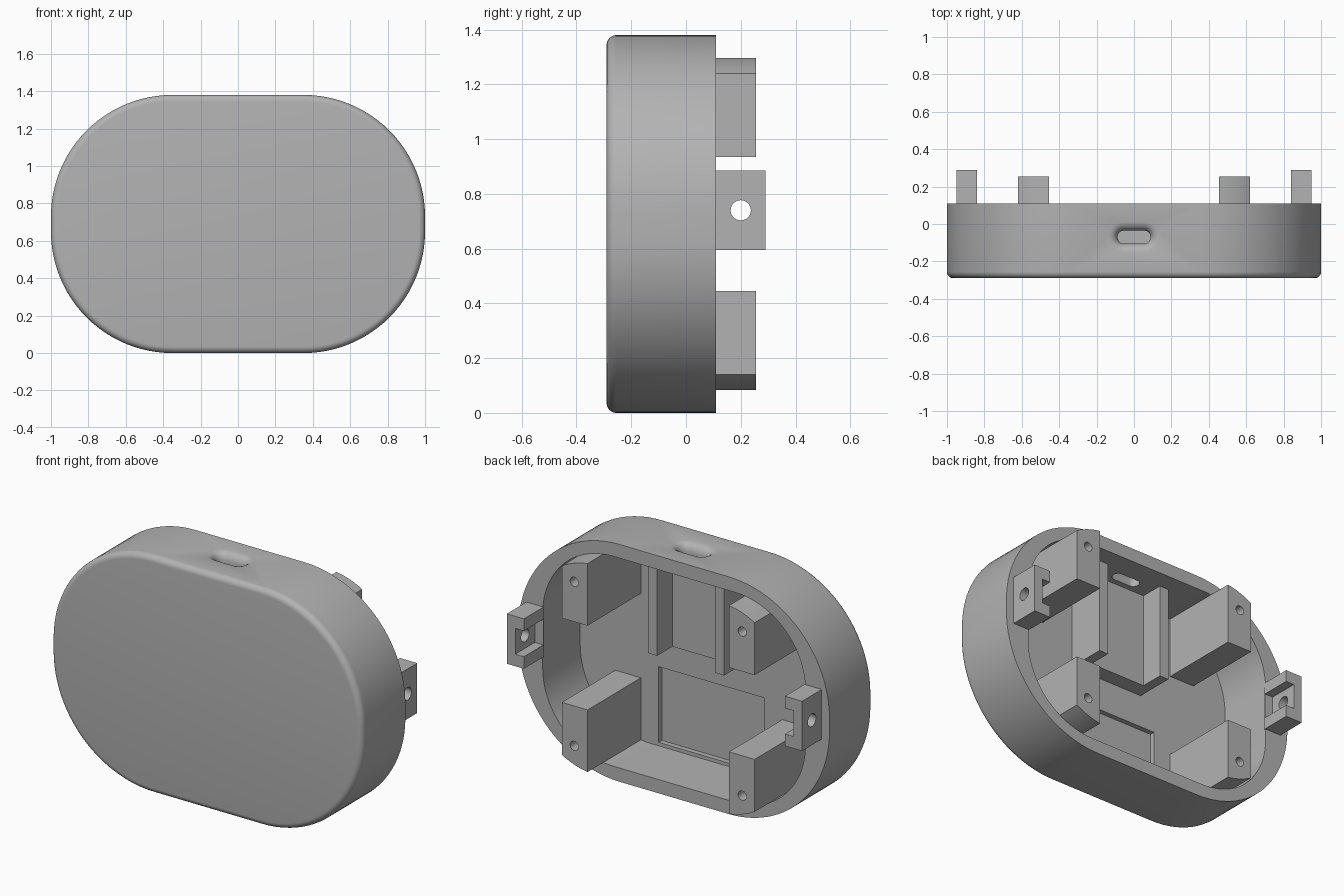
import bpy, bmesh, math

if "Cube" in bpy.data.objects:
    bpy.data.objects.remove(bpy.data.objects["Cube"], do_unlink=True)

MID = 0.69                      # height of the case centre
BACK, FLOOR = 0.11, -0.235      # rim plane and inside of the front wall

grey = bpy.data.materials.new("plain_grey")
grey.use_nodes = True
grey.diffuse_color = (0.45, 0.45, 0.45, 1)
grey.node_tree.nodes["Principled BSDF"].inputs["Base Color"].default_value = grey.diffuse_color


def outline(hw, hh, r, n=24):
    """Rounded rectangle around the origin."""
    pts = []
    for q, (sx, sy) in enumerate([(1, 1), (-1, 1), (-1, -1), (1, -1)]):
        for i in range(n + 1):
            a = (q + i / n) * math.pi / 2
            pts.append((sx * (hw - r) + r * math.cos(a), sy * (hh - r) + r * math.sin(a)))
    return pts


def loft(name, rings):
    """Closed solid through rings of 3D points."""
    bm = bmesh.new()
    loops = [[bm.verts.new(p) for p in ring] for ring in rings]
    for a, b in zip(loops, loops[1:]):
        for i in range(len(a)):
            j = (i + 1) % len(a)
            bm.faces.new((a[i], a[j], b[j], b[i]))
    bm.faces.new(loops[0])
    bm.faces.new(loops[-1])
    bmesh.ops.remove_doubles(bm, verts=bm.verts, dist=1e-5)
    bmesh.ops.recalc_face_normals(bm, faces=bm.faces)
    mesh = bpy.data.meshes.new(name)
    bm.to_mesh(mesh)
    bm.free()
    mesh.materials.append(grey)
    ob = bpy.data.objects.new(name, mesh)
    bpy.context.collection.objects.link(ob)
    return ob


def prism(name, profile, y0, y1):
    """Extrude an (x, z) profile along y."""
    return loft(name, [[(x, y, z) for x, z in profile] for y in (y0, y1)])


def box(name, x0, x1, y0, y1, z0, z1):
    return prism(name, [(x0, z0), (x1, z0), (x1, z1), (x0, z1)], y0, y1)


def circle(r, n=24):
    return [(r * math.cos(i * math.tau / n), r * math.sin(i * math.tau / n)) for i in range(n)]


def cut(ob, cutter):
    mod = ob.modifiers.new("cut", "BOOLEAN")
    mod.operation, mod.solver, mod.object = "DIFFERENCE", "EXACT", cutter
    bpy.context.view_layer.objects.active = ob
    bpy.ops.object.modifier_apply(modifier=mod.name)
    bpy.data.objects.remove(cutter, do_unlink=True)


def smooth(ob):
    bpy.ops.object.select_all(action="DESELECT")
    ob.select_set(True)
    bpy.context.view_layer.objects.active = ob
    bpy.ops.object.shade_smooth_by_angle(angle=math.radians(30))


def ring(inset, y):
    return [(x, y, z + MID) for x, z in outline(1 - inset, MID - inset, 0.65 - inset)]


# Case with a rounded front edge
FILLET, STEPS = 0.035, 6
rings = [ring(0, BACK)]
for i in range(STEPS + 1):
    a = i / STEPS * math.pi / 2
    rings.append(ring(FILLET * (1 - math.cos(a)), -0.29 + FILLET * (1 - math.sin(a))))
case = loft("case", rings)

# Cavity and the shallow recess in its floor
inner = [(x, z + MID) for x, z in outline(0.845, 0.61, 0.45)]
cut(case, prism("cavity_cutter", inner, FLOOR, 0.3))
cut(case, box("recess_cutter", -0.34, 0.34, FLOOR - 0.03, FLOOR + 0.05, 0.10, 0.54))

# Flared cable slot through the top wall
slot = []
for grow, z in [(0, 1.25), (0, 1.335), (0.004, 1.35), (0.013, 1.365), (0.027, 1.375), (0.045, 1.38), (0.045, 1.45)]:
    slot.append([(x, y - 0.07, z) for x, y in outline(0.088 + grow, 0.035 + grow, 0.034 + grow, 10)])
cut(case, loft("slot_cutter", slot))
smooth(case)

# Screw posts, trimmed to the curve of the inner wall
X0, X1 = 0.455, 0.62
def wall(x):
    return 0.16 + math.sqrt(0.45 ** 2 - (x - 0.395) ** 2)

for side, sx in (("left", 1), ("right", -1)):
    for level, sz in (("upper", 1), ("lower", -1)):
        xs = [X0 + (X1 - X0) * i / 8 for i in range(9)]
        half = [(X1, 0.245), (X0, 0.245)] + [(x, wall(x)) for x in xs]
        post = prism(f"{level}_{side}_post", [(sx * x, MID + sz * z) for x, z in half], FLOOR - 0.005, 0.255)
        hole = [(sx * 0.54 + x, MID + sz * 0.477 + z) for x, z in circle(0.027)]
        cut(post, prism("hole_cutter", hole, 0.05, 0.4))
        smooth(post)

    # Side lug with a nut channel and a cross hole
    lug = box(f"{side}_lug", sx * 0.84, sx * 0.95, BACK - 0.005, 0.29, 0.595, 0.885)
    cut(lug, box("channel_cutter", sx * 0.8, sx * 0.895, BACK, 0.4, 0.665, 0.815))
    cut(lug, loft("hole_cutter", [[(sx * x, 0.2 + y, 0.74 + z) for y, z in circle(0.037)] for x in (0.8, 1.0)]))
    smooth(lug)

    # Rail beside the socket platform
    box(f"{side}_rail", sx * 0.185, sx * 0.245, FLOOR - 0.005, 0.0, 0.735, 1.305)

# Raised platform between the rails
box("socket_platform", -0.185, 0.185, FLOOR - 0.005, -0.14, 0.735, 1.305)
